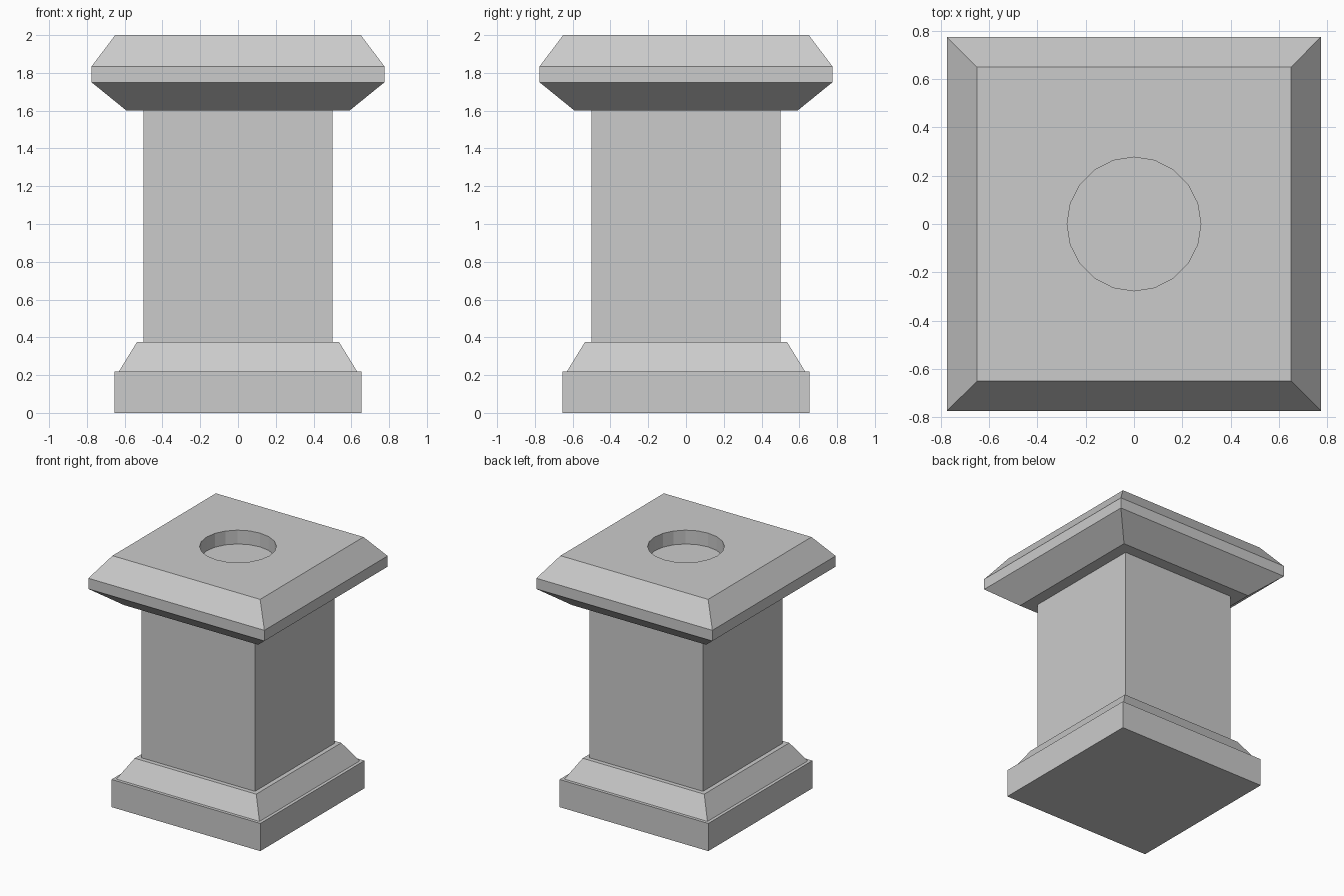
import bpy, bmesh
from math import pi

if "Cube" in bpy.data.objects:
    bpy.data.objects.remove(bpy.data.objects["Cube"])


def square_stack(name, profile):
    """Closed solid lofted through square rings given as (half width, height)."""
    bm = bmesh.new()
    rings = []
    for w, z in profile:
        rings.append([bm.verts.new((sx * w, sy * w, z))
                      for sx, sy in ((-1, -1), (1, -1), (1, 1), (-1, 1))])
    bm.faces.new(rings[0][::-1])
    bm.faces.new(rings[-1])
    for a, b in zip(rings, rings[1:]):
        for i in range(4):
            j = (i + 1) % 4
            bm.faces.new((a[i], a[j], b[j], b[i]))
    mesh = bpy.data.meshes.new(name)
    bm.to_mesh(mesh)
    bm.free()
    obj = bpy.data.objects.new(name, mesh)
    bpy.context.collection.objects.link(obj)
    return obj


# Plinth, sloped moulding and shaft
square_stack("plinth", [(0.655, 0), (0.655, 0.22)])
square_stack("base_moulding", [(0.63, 0.22), (0.535, 0.375)])
square_stack("shaft", [(0.5, 0.375), (0.5, 1.6)])

# Flared cap
cap = square_stack("cap", [(0.59, 1.6), (0.775, 1.75), (0.775, 1.835), (0.65, 2.0)])

# Shallow round socket cut into the cap
bpy.ops.mesh.primitive_cylinder_add(vertices=20, radius=0.277, depth=0.4,
                                    location=(0, 0, 1.89 + 0.2), rotation=(0, 0, pi / 2))
cutter = bpy.context.object
cutter.name = "socket_cutter"
cutter.hide_render = True
cut = cap.modifiers.new("socket", 'BOOLEAN')
cut.operation = 'DIFFERENCE'
cut.solver = 'EXACT'
cut.object = cutter
bpy.context.view_layer.objects.active = cap
bpy.ops.object.modifier_apply(modifier=cut.name)
bpy.data.objects.remove(cutter)
